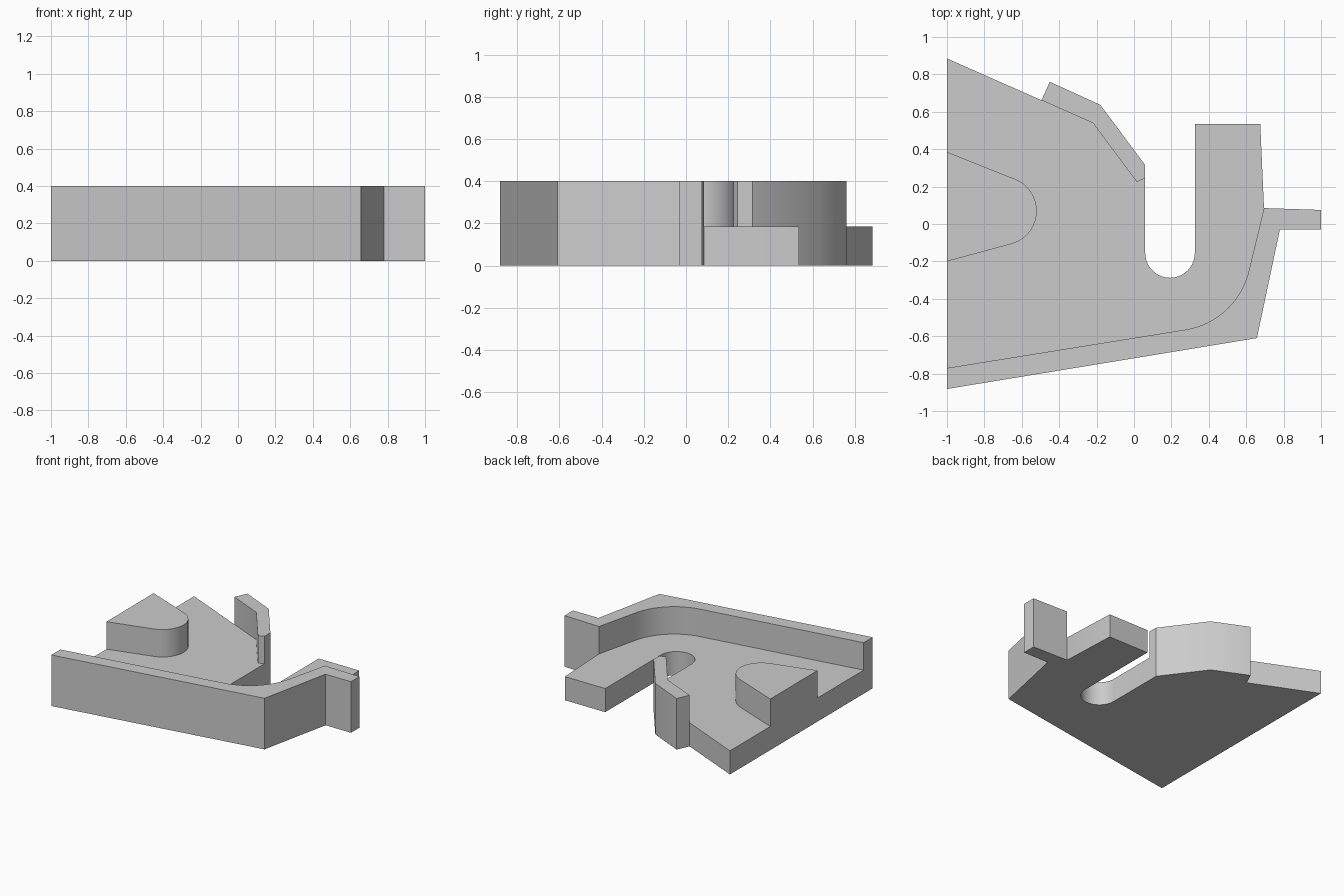
import bpy
import bmesh
from math import radians, sin, cos

if "Cube" in bpy.data.objects:
    bpy.data.objects.remove(bpy.data.objects["Cube"], do_unlink=True)

FULL, FLOOR = 0.4, 0.185

grey = bpy.data.materials.new("plain grey")
grey.use_nodes = True
grey.diffuse_color = (0.6, 0.6, 0.6, 1)
grey.node_tree.nodes["Principled BSDF"].inputs["Base Color"].default_value = grey.diffuse_color


def arc(cx, cy, r, start, end, steps=20):
    angles = [radians(start + (end - start) * i / steps) for i in range(steps + 1)]
    return [(cx + r * cos(a), cy + r * sin(a)) for a in angles]


def extrude_part(name, outline, height):
    """Extrude a counter-clockwise plan outline up from the ground."""
    bm = bmesh.new()
    base = bm.faces.new([bm.verts.new((x, y, 0)) for x, y in outline])
    result = bmesh.ops.extrude_face_region(bm, geom=[base], use_keep_orig=True)
    top = [v for v in result["geom"] if isinstance(v, bmesh.types.BMVert)]
    bmesh.ops.translate(bm, verts=top, vec=(0, 0, height))
    bmesh.ops.recalc_face_normals(bm, faces=bm.faces)
    mesh = bpy.data.meshes.new(name)
    bm.to_mesh(mesh)
    bm.free()
    mesh.materials.append(grey)
    obj = bpy.data.objects.new(name, mesh)
    bpy.context.collection.objects.link(obj)
    bpy.ops.object.select_all(action="DESELECT")
    obj.select_set(True)
    bpy.context.view_layer.objects.active = obj
    bpy.ops.object.shade_smooth_by_angle(angle=radians(30))
    return obj


# Shared boundary curves
wall_inner = [(-1, -0.77)] + arc(0.21, -0.155, 0.415, -80.9, -13.4) + [(0.695, 0.085)]
fin_inner = [(0.06, 0.245), (0.015, 0.225), (-0.22, 0.54), (-0.495, 0.662)]
boss_edge = [(-1, 0.385)] + arc(-0.703, 0.07, 0.183, 68.7, -75.6) + [(-1, -0.2)]
slot = arc(0.1925, -0.155, 0.1325, 0, -180)

# Floor plate with the open slot and the rear tongue
extrude_part("floor_plate",
             wall_inner + [(0.675, 0.535), (0.325, 0.535)] + slot
             + fin_inner + [(-1, 0.885)] + boss_edge, FLOOR)

# Front wall with its side tab
extrude_part("front_wall",
             [(-1, -0.882), (0.657, -0.61), (0.78, -0.03), (1, -0.03), (1, 0.075)]
             + wall_inner[::-1], FULL)

# Angled rear fin
extrude_part("rear_fin",
             fin_inner[::-1] + [(0.06, 0.315), (-0.18, 0.637), (-0.45, 0.76)], FULL)

# Rounded boss
extrude_part("rounded_boss", boss_edge[::-1], FULL)
